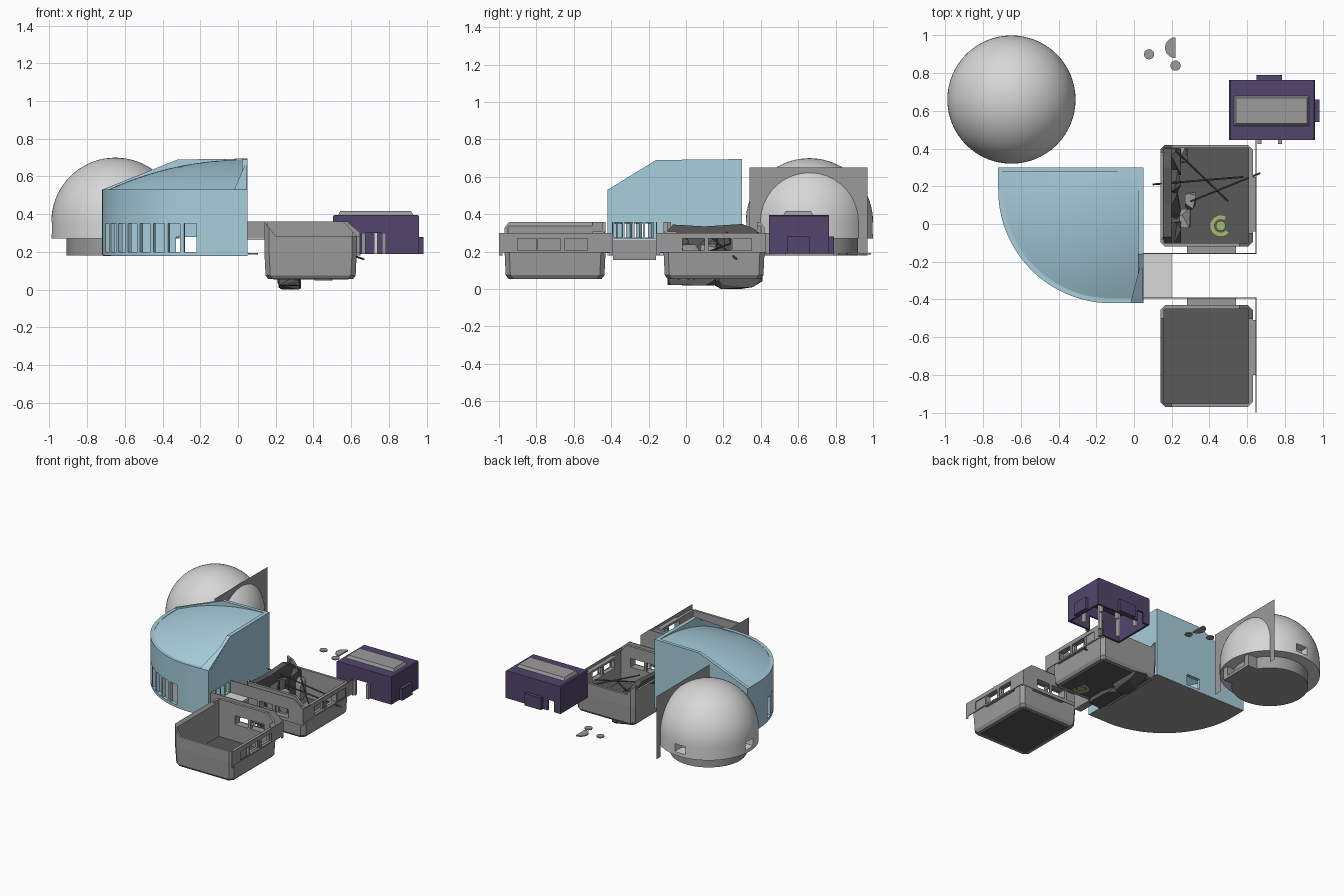
import bpy, bmesh, math, random
from mathutils import Vector, Matrix

if "Cube" in bpy.data.objects:
    bpy.data.objects.remove(bpy.data.objects["Cube"])
random.seed(4)

def material(name, r, g, b):
    m = bpy.data.materials.new(name)
    m.diffuse_color = (r, g, b, 1)
    m.use_nodes = True
    m.node_tree.nodes["Principled BSDF"].inputs["Base Color"].default_value = m.diffuse_color
    return m
WHITE = material("pale_grey", .68, .68, .68)
GREY = material("mid_grey", .33, .33, .33)
DARK = material("dark_grey", .10, .10, .10)
BLUE = material("light_blue", .39, .62, .72)
PURPLE = material("purple", .085, .06, .15)
GREEN = material("soft_green", .36, .50, .16)

def smooth_edges(ob):
    bpy.ops.object.select_all(action='DESELECT')
    ob.select_set(True)
    bpy.context.view_layer.objects.active = ob
    bpy.ops.object.shade_smooth_by_angle(angle=math.radians(30))

def finish(name, bm, mat, smooth=False):
    bmesh.ops.recalc_face_normals(bm, faces=bm.faces)
    me = bpy.data.meshes.new(name)
    bm.to_mesh(me)
    bm.free()
    ob = bpy.data.objects.new(name, me)
    bpy.context.collection.objects.link(ob)
    if mat:
        me.materials.append(mat)
    if smooth:
        smooth_edges(ob)
    return ob

def add_box(bm, x0, x1, y0, y1, z0, z1, rot=0):
    c = Matrix.Translation(((x0+x1)/2, (y0+y1)/2, (z0+z1)/2)) @ Matrix.Rotation(rot, 4, 'Z')
    bmesh.ops.create_cube(bm, size=1, matrix=c @ Matrix.Diagonal((abs(x1-x0), abs(y1-y0), abs(z1-z0), 1)))

def boxes(name, mat, *dims):
    bm = bmesh.new()
    for d in dims:
        add_box(bm, *d)
    return finish(name, bm, mat)

def prism(name, mat, axis, a, b, pts, smooth=False):
    """Extrude a flat outline from a to b along an axis (one face if b is None)."""
    bm = bmesh.new()
    put = {'x': lambda t, p: (t, p[0], p[1]), 'y': lambda t, p: (p[0], t, p[1]),
           'z': lambda t, p: (p[0], p[1], t)}[axis]
    lo = [bm.verts.new(put(a, p)) for p in pts]
    bm.faces.new(lo)
    if b is not None:
        hi = [bm.verts.new(put(b, p)) for p in pts]
        bm.faces.new(hi[::-1])
        for i in range(len(pts)):
            j = (i + 1) % len(pts)
            bm.faces.new((lo[i], lo[j], hi[j], hi[i]))
    return finish(name, bm, mat, smooth)

def cut_with(ob, tool):
    mod = ob.modifiers.new("openings", 'BOOLEAN')
    mod.operation, mod.solver, mod.object = 'DIFFERENCE', 'EXACT', tool
    mat = ob.data.materials[0]
    me = bpy.data.meshes.new_from_object(ob.evaluated_get(bpy.context.evaluated_depsgraph_get()))
    ob.modifiers.clear()
    ob.data = me
    me.materials.clear()
    me.materials.append(mat)
    bpy.data.objects.remove(tool)

def cut(ob, *dims):
    cut_with(ob, boxes("cutter", None, *dims))

def lathe(name, mat, cx, cy, prof, n=64):
    bm = bmesh.new()
    vs = [bm.verts.new((cx + r, cy, z)) for r, z in prof]
    es = [bm.edges.new((vs[i], vs[i+1])) for i in range(len(vs)-1)]
    bmesh.ops.spin(bm, geom=vs + es, cent=(cx, cy, 0), axis=(0, 0, 1), angle=2*math.pi, steps=n)
    bmesh.ops.remove_doubles(bm, verts=bm.verts, dist=1e-4)
    return finish(name, bm, mat, True)

# --- observatory dome: hollow shell with windows, base, arched wall panel
DX, DY = -.65, .66
arc = [(math.cos(math.radians(a)), math.sin(math.radians(a))) for a in range(0, 90, 5)]
outer = [(.34*c, .36 + .34*s) for c, s in arc]
inner = [(.32*c, .36 + .32*s) for c, s in arc][::-1]
dome = lathe("dome", WHITE, DX, DY, [(0, .27), (.34, .27)] + outer + [(0, .70), (0, .68)]
             + inner + [(.32, .285), (0, .285), (0, .27)])
cut(dome, *[(DX-.045, DX+.045, DY+a, DY+b, .295, .355) for a, b in ((-.4, -.25), (.25, .4))],
    (DX-.4, DX-.25, DY-.045, DY+.045, .295, .355))
smooth_edges(dome)
lathe("dome_base", GREY, DX, DY, [(0, .18), (.26, .18), (.26, .272), (0, .272)])
boxes("dome_inner_screen", GREEN, (DX-.05, DX+.01, .93, .94, .335, .43))
arch = [(DY + .262*math.cos(math.radians(a)), .36 + .262*math.sin(math.radians(a))) for a in range(180, -1, -10)]
prism("dome_arch_panel", GREY, 'x', -.433, None,
      [(.97, .18), (.97, .65), (.34, .65), (.34, .18), (DY-.262, .18)] + arch + [(DY+.262, .18)])
vest = boxes("dome_vestibule", GREY, (-.45, -.35, .53, .79, .18, .345))
cut(vest, (-.5, -.3, .57, .75, .20, .33))

# --- blue hall: curved wall, two straight walls, curved roof, floor
def hall(d, steps=32):
    a = [(-.12 + (.6-d)*math.cos(math.pi*(1 + i/steps/2)), .18 + (.6-d)*math.sin(math.pi*(1 + i/steps/2)))
         for i in range(steps + 1)]
    return [(-.72 + d, .30)] + a + [(.05, -.42 + d)]
wall = prism("hall_curved_wall", BLUE, 'z', .18, .53, hall(0) + hall(.025)[::-1], True)
slots = []
for i in range(8):
    t = math.radians(197 + i*8.6)
    x, y = -.12 + .588*math.cos(t), .18 + .588*math.sin(t)
    slots.append((x-.05, x+.05, y-.034, y+.034, .20, .35, t))
cut(wall, *slots)
smooth_edges(wall)
back = prism("hall_back_wall", BLUE, 'y', .275, .30, [(-.72, .18), (.05, .18), (.05, .695), (-.32, .69), (-.72, .53)])
cut(back, (-.33, -.22, .2, .4, .20, .28))
side = prism("hall_side_wall", BLUE, 'x', .022, .05,
             [(.30, .18), (.30, .695), (-.16, .69), (-.38, .53), (-.42, .53), (-.42, .18)])
cut(side, *[(-.1, .1, y, y+.045, .275, .355) for y in (-.385, -.33, -.275, -.22)])
fin = prism("hall_corner_fin", BLUE, 'z', .36, .53, [(.049, -.16), (.049, -.419), (-.02, -.419)])
for v in fin.data.vertices:
    if v.co.z > .5:
        v.co.z = .69 if v.co.y > -.2 else .531
bm = bmesh.new()
rings = []
for k in range(13):
    r = k/12
    z = .69 - .17*r*r*(1 + .05*(r*r - 1))
    rings.append([bm.verts.new((.04 + (x-.05)*r, .29 + (y-.30)*r, z)) for x, y in hall(.02)])
for a, b in zip(rings, rings[1:]):
    for i in range(len(a)-1):
        bm.faces.new((a[i], a[i+1], b[i+1], b[i]))
bmesh.ops.remove_doubles(bm, verts=bm.verts, dist=1e-5)
finish("hall_roof", bm, BLUE, True)
prism("hall_floor", GREY, 'z', .179, .195, hall(.003) + [(.045, .297)])

# --- connecting corridor
boxes("corridor_end_block", GREY, (.145, .20, -.39, -.16, .155, .262))
boxes("corridor_deck", WHITE, (.05, .20, -.39, -.16, .262, .27))

# --- two mirrored open-top rooms with windowed outer panels
def room(tag, f):
    c = .025
    bm = bmesh.new()
    loops = []
    for z, d in ((.055, .02), (.075, .006), (.20, 0), (.36, 0)):
        x0, x1, y0, y1 = .14+d, .63-d, -.97+d, -.43-d
        loops.append([bm.verts.new((x, f(y), z)) for x, y in
                      ((x0+c, y0), (x1-c, y0), (x1, y0+c), (x1, y1-c), (x1-c, y1), (x0+c, y1), (x0, y1-c), (x0, y0+c))])
    bm.faces.new(loops[0])
    bm.faces.new(loops[-1])
    for a, b in zip(loops, loops[1:]):
        for i in range(8):
            bm.faces.new((a[i], a[i-1], b[i-1], b[i]))
    tub = finish(tag + "_tub", bm, GREY)
    # hollow, then lower the outer corner of the rim with sloping cuts
    cut(tub, (.158, .608, f(-.952), f(-.45), .075, .5))
    cut_with(tub, prism("cutter", None, 'y', f(-1.1), f(-.5), [(.20, .285), (.7, .285), (.7, .4), (.108, .4)]))
    cut_with(tub, prism("cutter", None, 'y', f(-.52), f(-.4), [(.63, .285), (.7, .285), (.7, .4), (.523, .4)]))
    wins = [(-.79, -.67), (-.65, -.53)]
    cut(tub, *[(.58, .66, f(a), f(b), .205, .27) for a, b in wins],
        *[(x, x+.11, f(-.48), f(-.4), .205, .27) for x in (.29, .42)])
    boxes(tag + "_floor", DARK, (.157, .61, f(-.953), f(-.449), .074, .08))
    boxes(tag + "_underside", DARK, (.185, .585, f(-.925), f(-.475), .053, .058))
    p = prism(tag + "_side_panel", GREY, 'x', .645, .65,
              [(f(-1), .18), (f(-1), .30), (f(-.39), .30), (f(-.39), .18), (f(-.41), .18),
               (f(-.41), .195), (f(-.98), .195), (f(-.98), .18)])
    cut(p, *[(.6, .7, f(a), f(b), .205, .27) for a, b in wins + [(-.90, -.80)]])
    q = prism(tag + "_gap_panel", GREY, 'y', f(-.395), f(-.39),
              [(.05, .27), (.14, .27), (.14, .18), (.65, .18), (.65, .30), (.58, .36), (.05, .36)])
    cut(q, *[(x, x+.11, f(-.45), f(-.35), .205, .27) for x in (.16, .29, .42)])
    boxes(tag + "_window_bays", GREY,
          *[(.62, .648, f(-.80), f(-.51), z, z+.01) for z in (.193, .272)],
          *[(.62, .648, f(y), f(y+.01), .203, .272) for y in (-.80, -.52)],
          *[(.28, .54, f(-.44), f(-.392), z, z+.01) for z in (.193, .272)],
          *[(x, x+.01, f(-.44), f(-.392), .203, .272) for x in (.28, .53)])
    return tub
room("front_room", lambda y: y)
middle = room("middle_room", lambda y: -.55 - y)

# --- rubble in the middle room, above and below its floor
cut(middle, (.1, .165, -.08, .38, .315, .5))
prism("broken_wall_slab", DARK, 'x', .155, .20,
      [(-.10, .08), (-.11, .30), (-.07, .345), (.10, .335), (.30, .348), (.36, .325), (.40, .29), (.40, .08)])
def rock(name, mat, c, s, n=16):
    bm = bmesh.new()
    for _ in range(n):
        d = Vector([random.uniform(-1, 1) for _ in range(3)])
        d /= max(abs(d.x), abs(d.y), abs(d.z))
        bm.verts.new([c[i] + d[i]*s[i] for i in range(3)])
    r = bmesh.ops.convex_hull(bm, input=bm.verts)
    bmesh.ops.delete(bm, geom=[v for v in r["geom_interior"] if isinstance(v, bmesh.types.BMVert)], context='VERTS')
    finish(name, bm, mat)
for y in (-.04, .10, .22, .33):
    rock("dark_rubble", DARK, (.215, y, .18), (.035, .07, .11))
rock("lower_rubble", DARK, (.27, .03, .045), (.06, .13, .025), 30)
rock("lower_rubble", DARK, (.275, .28, .035), (.06, .13, .035), 30)
for x, y in ((.27, .03), (.30, .12), (.255, .36)):
    rock("grey_rubble", GREY, (x, y, .16), (.03, .05, .08))

def rod(name, a, b, r=.005):
    a, b = Vector(a), Vector(b)
    bm = bmesh.new()
    m = Matrix.Translation((a+b)/2) @ (b-a).to_track_quat('Z', 'Y').to_matrix().to_4x4()
    bmesh.ops.create_cone(bm, cap_ends=True, segments=8, radius1=r, radius2=r, depth=(b-a).length, matrix=m)
    finish(name, bm, DARK)
rod("beam_a", (.30, .12, .29), (.67, .27, .16))
rod("beam_b", (.10, .21, .32), (.58, .25, .23))
rod("beam_c", (.22, .39, .30), (.50, .12, .20))

# --- green ring and hub set in the floor
def polar(r, a0, a1, n=24):
    return [(.46 + r*math.cos(math.radians(a0 + (a1-a0)*i/n)),
             -.01 + r*math.sin(math.radians(a0 + (a1-a0)*i/n))) for i in range(n + 1)]
prism("green_ring", GREEN, 'z', .048, .085, polar(.055, 60, 320) + polar(.036, 320, 60))
prism("green_hub", GREEN, 'z', .048, .09, polar(.026, 0, 345))

# --- purple house: hollow shell open below, roof slab, bays, posts
house = prism("house_shell", PURPLE, 'y', .445, .765,
              [(.505, .19), (.96, .19), (.96, .39), (.954, .396), (.511, .396), (.505, .39)])
cut(house, (.52, .945, .46, .75, .1, .38))
cut(house, (.66, .78, .40, .50, .1, .30), (.56, .61, .70, .80, .1, .27))
boxes("house_bays", PURPLE, (.65, .785, .764, .79, .19, .28), (.954, .985, .54, .66, .19, .28))
bm = bmesh.new()
add_box(bm, .53, .93, .52, .68, .394, .417)
for v in bm.verts:
    if v.co.z > .41:
        v.co.x += .012 if v.co.x < .7 else -.012
        v.co.y += .012 if v.co.y < .6 else -.012
finish("house_roof_slab", bm, GREY)
boxes("house_posts", WHITE, *[(x, x+.02, y, y+.02, .19, .382) for x in (.56, .72, .86) for y in (.50, .68)])
boxes("house_door_posts", GREY, *[(x, x+.02, .425, .447, .19, .30) for x in (.655, .765)])

# --- loose discs on the ground level behind
for x, y, r, a0, a1 in ((.08, .90, .027, 0, 345), (.22, .84, .027, 0, 345), (.22, .935, .055, 90, 270)):
    prism("loose_disc", GREY, 'z', .186, .194, [(x-.46+px, y+.01+py) for px, py in polar(r, a0, a1)])
